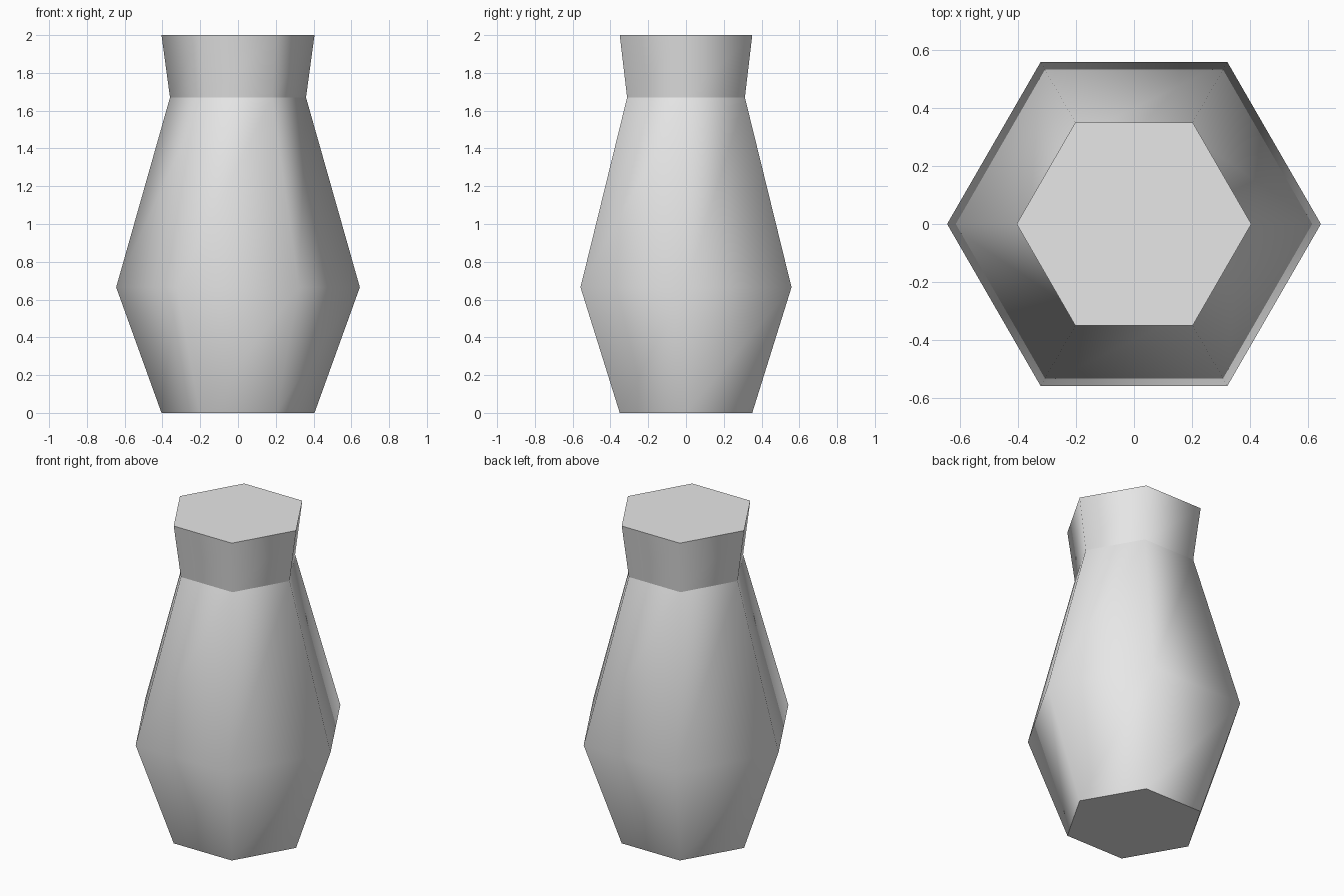
import bpy
import bmesh
from math import cos, sin, tau

cube = bpy.data.objects.get("Cube")
if cube:
    bpy.data.objects.remove(cube, do_unlink=True)

SIDES = 6
# Radius and height of each ring: base, belly, neck, rim
PROFILE = [(0.405, 0.0), (0.645, 0.665), (0.36, 1.67), (0.405, 2.0)]
NECK = 2

grey = bpy.data.materials.new("light_grey")
grey.use_nodes = True
grey.diffuse_color = (0.8, 0.8, 0.8, 1)
bsdf = next(n for n in grey.node_tree.nodes if n.type == 'BSDF_PRINCIPLED')
bsdf.inputs["Base Color"].default_value = (0.8, 0.8, 0.8, 1)

# Hexagonal rings, with a corner pointing along each side of x
bm = bmesh.new()
rings = [[bm.verts.new((r * cos(tau * i / SIDES), r * sin(tau * i / SIDES), z))
          for i in range(SIDES)] for r, z in PROFILE]

# Smooth walls between neighbouring rings
for low, high in zip(rings, rings[1:]):
    for i in range(SIDES):
        j = (i + 1) % SIDES
        bm.faces.new((low[i], low[j], high[j], high[i])).smooth = True

# Flat base and closed top
bm.faces.new(rings[0][::-1])
bm.faces.new(rings[-1])

# Crisp edges at the base, neck and rim
for ring in (rings[0], rings[NECK], rings[-1]):
    for i in range(SIDES):
        bm.edges.get((ring[i], ring[(i + 1) % SIDES])).smooth = False

mesh = bpy.data.meshes.new("vase")
bm.to_mesh(mesh)
bm.free()
mesh.materials.append(grey)
vase = bpy.data.objects.new("vase", mesh)
bpy.context.collection.objects.link(vase)
